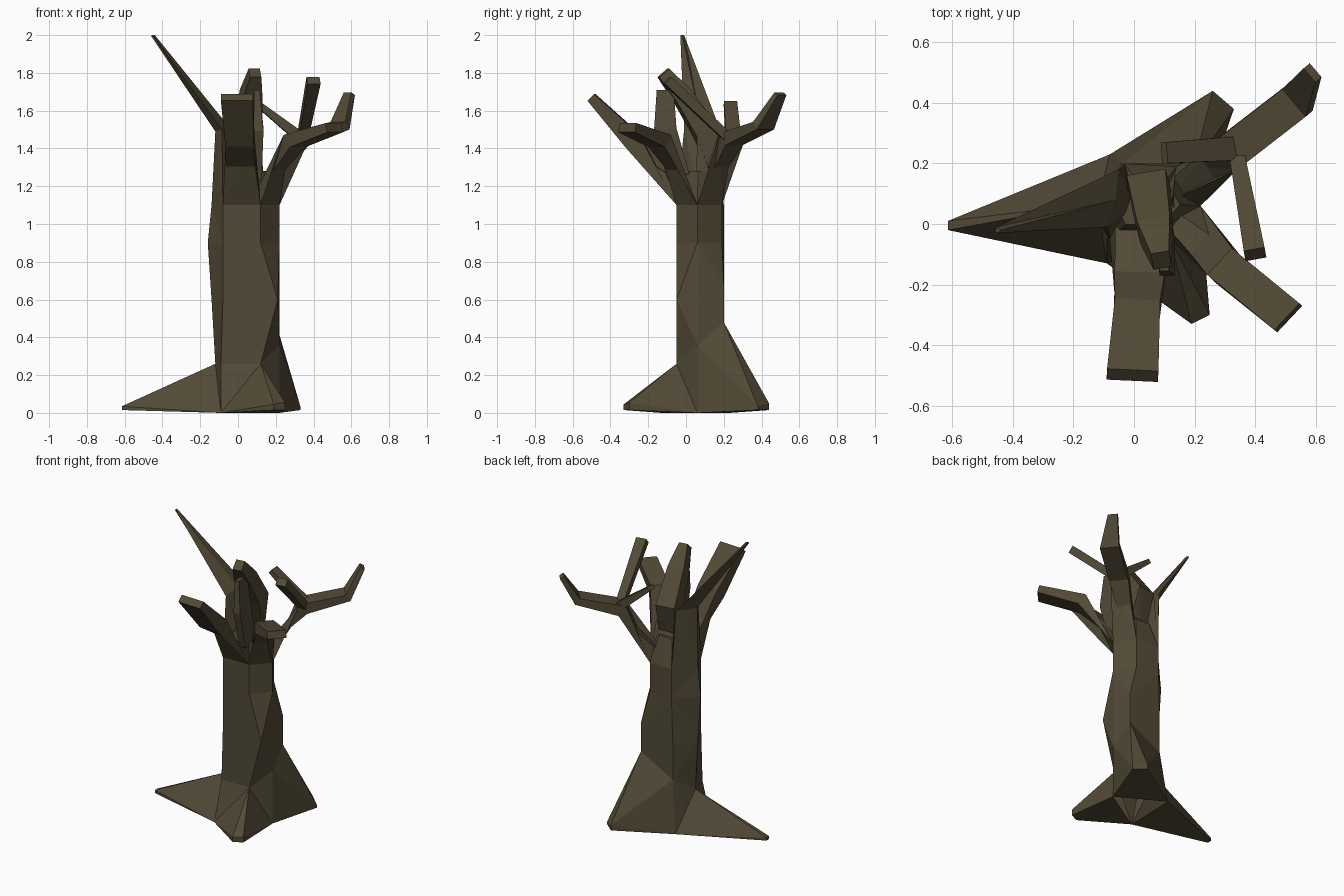
import bpy, bmesh
from mathutils import Vector

bark = bpy.data.materials.new("dark_bark")
bark.diffuse_color = (0.085, 0.068, 0.037, 1)


def skin(name, rings, foot_faces=None):
    """Join rings of points into a flat-shaded surface; foot_faces replaces the bottom cap."""
    bm = bmesh.new()
    vs = [[bm.verts.new(p) for p in r] for r in rings]
    n = len(rings[0])
    for a, b in zip(vs, vs[1:]):
        for i in range(n):
            j = (i + 1) % n
            bm.faces.new((a[i], a[j], b[j], b[i]))
    for f in foot_faces or [range(n)]:
        bm.faces.new([vs[0][i] for i in reversed(f)])
    bm.faces.new(vs[-1])
    bmesh.ops.remove_doubles(bm, verts=bm.verts, dist=0.0005)
    bmesh.ops.triangulate(bm, faces=bm.faces)
    bmesh.ops.recalc_face_normals(bm, faces=bm.faces)
    me = bpy.data.meshes.new(name)
    bm.to_mesh(me)
    bm.free()
    me.materials.append(bark)
    ob = bpy.data.objects.new(name, me)
    bpy.context.collection.objects.link(ob)
    return ob


def limb(name, *stations, root=None):
    """Four-sided branch; each station is x, y, z, width, thickness.
    root: four points that replace the first ring."""
    pts = [Vector(s[:3]) for s in stations]
    d = pts[-1] - pts[0]
    side = Vector((-d.y, d.x, 0)).normalized()
    rings = []
    for i, s in enumerate(stations):
        t = Vector()
        if i > 0:
            t += (pts[i] - pts[i - 1]).normalized()
        if i < len(pts) - 1:
            t += (pts[i + 1] - pts[i]).normalized()
        up = side.cross(t).normalized()
        rings.append([pts[i] + side * (a * s[3] / 2) + up * (b * s[4] / 2)
                      for a, b in ((-1, -1), (1, -1), (1, 1), (-1, 1))])
    if root:
        rings[0] = root
    return skin(name, rings)


# Trunk with three flared roots: six sides, root corners doubled at their tips
corner = [0, 1, 1, 2, 3, 3, 4, 5, 5]
foot = [(-0.09, -0.13, 0), (0.19, -0.33, 0.045), (0.25, -0.30, 0.055),
        (0.22, 0.06, 0), (0.33, 0.38, 0.035), (0.26, 0.44, 0.05),
        (-0.08, 0.23, 0), (-0.615, 0.01, 0.035), (-0.615, -0.02, 0.035)]
base = [(x, y, min(z, 0.015)) for x, y, z in foot]
top = [(-0.08, -0.05), (0.12, -0.05), (0.22, 0.06),
       (0.14, 0.19), (-0.03, 0.20), (-0.14, 0.07)]
middle = [(-0.08, -0.05), (0.21, -0.05), (0.22, 0.06),
          (0.20, 0.20), (-0.04, 0.20), (-0.14, 0.07)]
low = [(-0.09, -0.05), (0.12, -0.05), (0.22, 0.06),
       (0.20, 0.20), (-0.04, 0.20), (-0.12, 0.07)]


def ring(section, zs):
    return [(*section[c], zs[c]) for c in corner]


def inward(x, y, k):
    return (0.05 + (x - 0.05) * k, 0.07 + (y - 0.07) * k)


bulge = top[:5] + [(-0.16, 0.07)]
crown = [inward(x, y, 0.6) for x, y in top]
skin("trunk_and_roots",
     [base, foot, ring(low, [0.26, 0.26, 0.36, 0.48, 0.35, 0.26]),
      ring(middle, [0.6, 0.6, 0.6, 0.68, 0.6, 0.6]), ring(bulge, [0.9] * 6),
      ring(top, [1.1] * 6), ring(crown, [1.28] * 6)],
     foot_faces=[(0, 1, 2, 3), (3, 4, 5, 6), (6, 7, 8, 0)])


def seat(i, j, k=-0.3):
    """Root ring on one top edge of the trunk, reaching inward."""
    a, b = top[i], top[j]
    return [(*a, 1.1), (*b, 1.1), (*inward(*b, k * -1), 1.12), (*inward(*a, k * -1), 1.12)]


# Main branches, each growing from one edge of the trunk top
limb("front_branch", (0.02, 0.04, 1.1, 0.2, 0.17), (0.01, -0.285, 1.445, 0.15, 0.10),
     (-0.005, -0.50, 1.67, 0.17, 0.05),
     root=[(-0.08, -0.05, 1.1), (0.12, -0.05, 1.1), (0.10, 0.08, 1.15), (-0.06, 0.08, 1.15)])
limb("front_right_branch", (0.15, 0.03, 1.08, 0.16, 0.12),
     (0.3, -0.14, 1.44, 0.12, 0.08), (0.51, -0.31, 1.51, 0.12, 0.05), root=seat(1, 2))
limb("back_right_branch", (0.14, 0.12, 1.08, 0.16, 0.12), (0.32, 0.24, 1.45, 0.12, 0.08),
     (0.54, 0.41, 1.52, 0.12, 0.05), (0.59, 0.50, 1.69, 0.06, 0.03), root=seat(2, 3))
limb("centre_branch", (0.05, 0.12, 1.1, 0.18, 0.15), (0.05, 0.11, 1.48, 0.13, 0.13),
     (0.07, -0.02, 1.68, 0.11, 0.10), (0.09, -0.12, 1.80, 0.06, 0.07),
     root=[(-0.02, 0.05, 1.1), (0.14, 0.05, 1.1), (0.14, 0.19, 1.1), (-0.03, 0.20, 1.1)])
skin("left_branch", [
    [(-0.03, 0.20, 1.1), (-0.14, 0.07, 1.1), (-0.08, -0.05, 1.1), (0.02, 0.08, 1.1)],
    [(-0.05, 0.18, 1.5), (-0.12, 0.05, 1.49), (-0.085, -0.01, 1.5), (-0.06, 0.08, 1.53)],
    [(-0.455, -0.01, 2.0), (-0.46, -0.025, 1.995), (-0.45, -0.03, 2.0), (-0.44, -0.02, 2.0)]])

# Side twigs
limb("forward_twig", (0.34, 0.23, 1.45, 0.05, 0.05), (0.40, -0.10, 1.76, 0.07, 0.05))
limb("inward_twig", (0.34, 0.25, 1.45, 0.08, 0.06), (0.10, 0.235, 1.64, 0.07, 0.03))
limb("middle_twig", (0.10, -0.04, 1.25, 0.05, 0.12), (0.11, -0.11, 1.50, 0.05, 0.12),
     (0.10, -0.11, 1.71, 0.03, 0.09))
